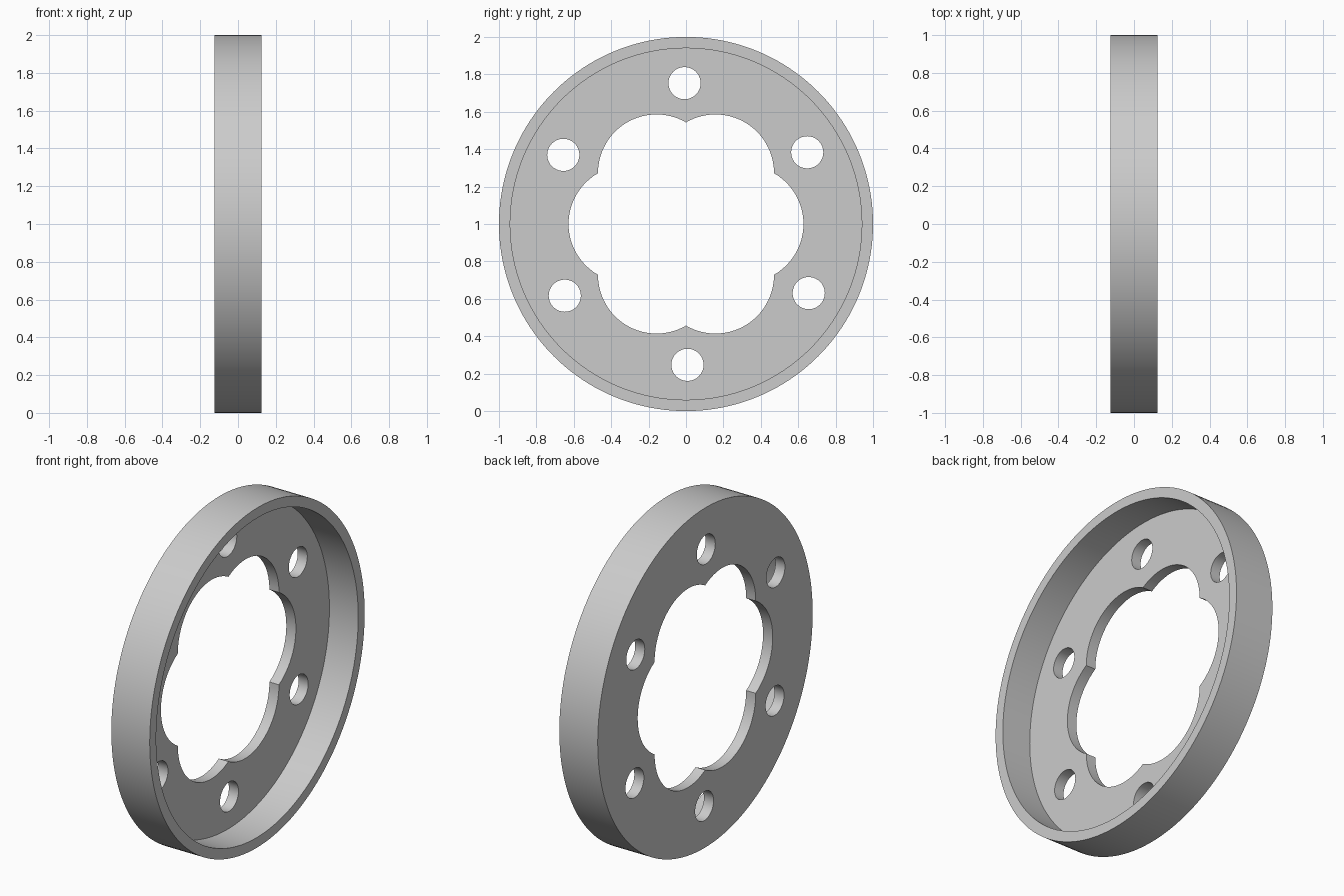
import bpy
import bmesh
from math import sin, cos, pi, radians, asin

cube = bpy.data.objects.get("Cube")
if cube:
    bpy.data.objects.remove(cube, do_unlink=True)

# Main dimensions
BACK, FLOOR, FRONT = -0.125, -0.0625, 0.125
OUTER_R, INNER_R = 1.0, 0.94
LOBE_R, LOBE_OFFSET = 0.313, 0.315
BOLT_R, BOLT_CIRCLE, BOLT_TURN = 0.086, 0.753, radians(30.6)
STEP = pi / 3


def circle(radius, count, cy=0.0, cz=0.0):
    return [(cy + radius * cos(2 * pi * i / count),
             cz + radius * sin(2 * pi * i / count)) for i in range(count)]


def lobed_outline(count=24):
    """Six overlapping arcs that meet in sharp cusps."""
    half = STEP / 2 + asin(LOBE_OFFSET * sin(STEP / 2) / LOBE_R)
    points = []
    for k in range(6):
        a = k * STEP
        for i in range(count):
            t = a - half + 2 * half * i / count
            points.append((LOBE_OFFSET * cos(a) + LOBE_R * cos(t),
                           LOBE_OFFSET * sin(a) + LOBE_R * sin(t)))
    return points


bm = bmesh.new()


def loop(points, x):
    verts = [bm.verts.new((x, y, z + OUTER_R)) for y, z in points]
    for i, v in enumerate(verts):
        bm.edges.new((verts[i - 1], v))
    return verts


def wall(a, b):
    for i in range(len(a)):
        bm.faces.new((a[i - 1], a[i], b[i], b[i - 1]))


def fill(loops):
    edges = [bm.edges.get((l[i - 1], l[i])) for l in loops for i in range(len(l))]
    bmesh.ops.triangle_fill(bm, use_beauty=True, edges=edges, normal=(1, 0, 0))


# Openings through the plate: lobed centre and six bolt holes
openings = [lobed_outline()]
for k in range(6):
    a = BOLT_TURN + k * STEP
    openings.append(circle(BOLT_R, 40, BOLT_CIRCLE * cos(a), BOLT_CIRCLE * sin(a)))
back_holes = [loop(p, BACK) for p in openings]
floor_holes = [loop(p, FLOOR) for p in openings]

# Outer and inner edges of the dish
outer, inner = circle(OUTER_R, 160), circle(INNER_R, 160)
back_edge, front_edge = loop(outer, BACK), loop(outer, FRONT)
floor_edge, lip_edge = loop(inner, FLOOR), loop(inner, FRONT)

# Flat back and recessed floor
fill([back_edge] + back_holes)
fill([floor_edge] + floor_holes)

# Rim walls, lip and hole walls
wall(back_edge, front_edge)
wall(front_edge, lip_edge)
wall(lip_edge, floor_edge)
for a, b in zip(back_holes, floor_holes):
    wall(a, b)

bmesh.ops.recalc_face_normals(bm, faces=bm.faces[:])
mesh = bpy.data.meshes.new("flanged_ring")
bm.to_mesh(mesh)
bm.free()
ring = bpy.data.objects.new("flanged_ring", mesh)
bpy.context.collection.objects.link(ring)

# Plain grey material
grey = bpy.data.materials.new("plain_grey")
grey.use_nodes = True
colour = (0.6, 0.6, 0.6, 1.0)
grey.diffuse_color = colour
grey.node_tree.nodes["Principled BSDF"].inputs["Base Color"].default_value = colour
mesh.materials.append(grey)

# Smooth round walls, crisp rims
bpy.ops.object.select_all(action='DESELECT')
ring.select_set(True)
bpy.context.view_layer.objects.active = ring
bpy.ops.object.shade_smooth_by_angle(angle=radians(30))
